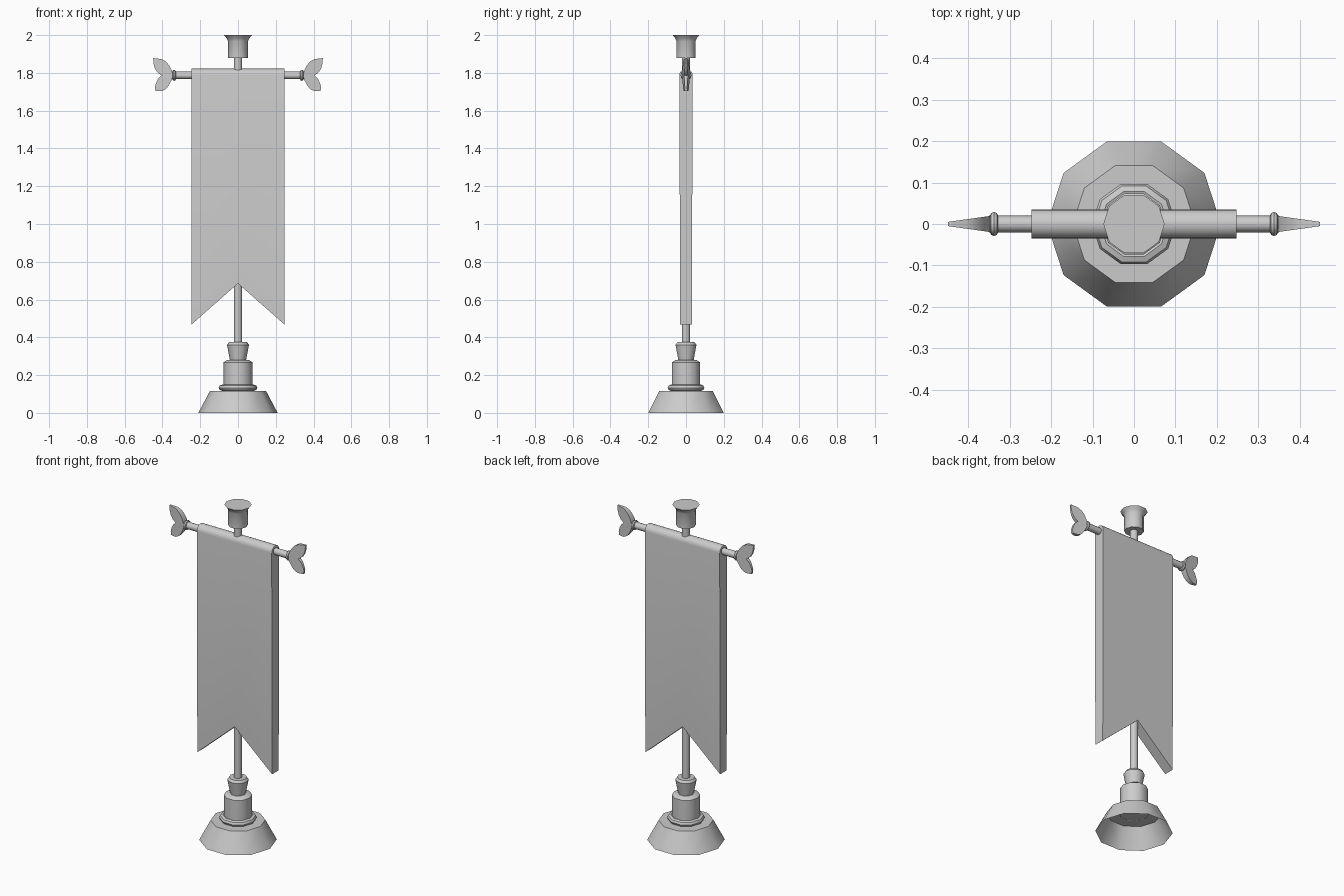
import bpy, bmesh, math
from mathutils import Matrix

if "Cube" in bpy.data.objects:
    bpy.data.objects.remove(bpy.data.objects["Cube"])


def finish(name, bm, angle=40):
    bmesh.ops.remove_doubles(bm, verts=bm.verts, dist=1e-5)
    bmesh.ops.recalc_face_normals(bm, faces=bm.faces)
    me = bpy.data.meshes.new(name)
    bm.to_mesh(me)
    bm.free()
    ob = bpy.data.objects.new(name, me)
    bpy.context.collection.objects.link(ob)
    bpy.ops.object.select_all(action='DESELECT')
    ob.select_set(True)
    bpy.context.view_layer.objects.active = ob
    bpy.ops.object.shade_smooth_by_angle(angle=math.radians(angle))
    return ob


def lathe(name, profile, sides=10, matrix=None):
    """Revolve (radius, height) points around z; radius 0 closes an end."""
    bm = bmesh.new()
    rings = []
    for r, h in profile:
        rings.append([bm.verts.new((r * math.cos(a), r * math.sin(a), h))
                      for a in (math.tau * i / sides for i in range(sides))] if r else
                     [bm.verts.new((0, 0, h))])
    for lo, hi in zip(rings, rings[1:]):
        for i in range(sides):
            j = (i + 1) % sides
            loop = [lo[i % len(lo)], lo[j % len(lo)], hi[j % len(hi)], hi[i % len(hi)]]
            bm.faces.new(list(dict.fromkeys(loop)))
    if matrix:
        bm.transform(matrix)
    return finish(name, bm)


def ring_profile(r, h, dr, dh, n=8):
    return [(r + dr * math.cos(a), h + dh * math.sin(a))
            for a in (math.tau * i / n for i in range(n + 1))]


# Stand: hollow foot, rounded ring, collar and flared cup
lathe("foot", [(0.21, 0), (0.148, 0.117), (0, 0.117)])
lathe("foot_ring", ring_profile(0.082, 0.133, 0.02, 0.017))
lathe("collar", [(0, 0.117), (0.077, 0.117), (0.077, 0.268), (0.06, 0.279), (0, 0.279)])
lathe("cup", [(0, 0.275), (0.042, 0.275), (0.058, 0.36), (0.048, 0.374), (0, 0.374)])

# Upright pole and top finial
lathe("pole", [(0, 0.36), (0.022, 0.36), (0.022, 1.89), (0, 1.89)])
lathe("top_finial", [(0, 1.878), (0.053, 1.878), (0.053, 1.968),
                     (0.06, 1.983), (0.074, 2.0), (0, 2.0)])

# Crossbar with an end ring and two-lobed finial on each side
ROD_Z = 1.787
along_x = Matrix.Translation((0, 0, ROD_Z)) @ Matrix.Rotation(math.pi / 2, 4, 'Y')
lathe("crossbar", [(0, -0.35), (0.02, -0.35), (0.02, 0.35), (0, 0.35)], 12, along_x)

LOBES = [(0.343, 0.0), (0.352, 0.028), (0.366, 0.055), (0.383, 0.074), (0.405, 0.086),
         (0.449, 0.091), (0.447, 0.06), (0.44, 0.036), (0.425, 0.014), (0.405, 0.0),
         (0.423, -0.018), (0.434, -0.042), (0.44, -0.062), (0.437, -0.083),
         (0.405, -0.084), (0.383, -0.073), (0.366, -0.053), (0.352, -0.026)]
for side, label in ((-1, "left"), (1, "right")):
    lathe(label + "_end_ring", ring_profile(0.019, side * 0.338, 0.01, 0.01), 12, along_x)
    bm = bmesh.new()
    layers = []
    for s in (-1, 1):
        layers.append([bm.verts.new((side * x, s * (0.02 - 0.015 * (x - 0.343) / 0.107),
                                     ROD_Z + z)) for x, z in LOBES])
        bm.faces.new(layers[-1])
    a, b = layers
    for i in range(len(a)):
        bm.faces.new((a[i - 1], a[i], b[i], b[i - 1]))
    finish(label + "_lobed_finial", bm)

# Swallow-tailed banner folded over the crossbar
bm = bmesh.new()
columns = []
for x, bottom in ((-0.247, 0.467), (0, 0.685), (0.247, 0.467)):
    hem = 0.035 - 0.004 * (ROD_Z - bottom) / 1.32
    arc = [(-0.035 * math.cos(math.pi * i / 10), ROD_Z + 0.035 * math.sin(math.pi * i / 10))
           for i in range(11)]
    section = [(-hem, bottom)] + arc + [(hem, bottom)]
    columns.append([bm.verts.new((x, y, z)) for y, z in section])
for a, b in zip(columns, columns[1:]):
    for i in range(len(a)):
        bm.faces.new((a[i - 1], a[i], b[i], b[i - 1]))
bm.faces.new(columns[0])
bm.faces.new(columns[-1])
finish("banner", bm)
